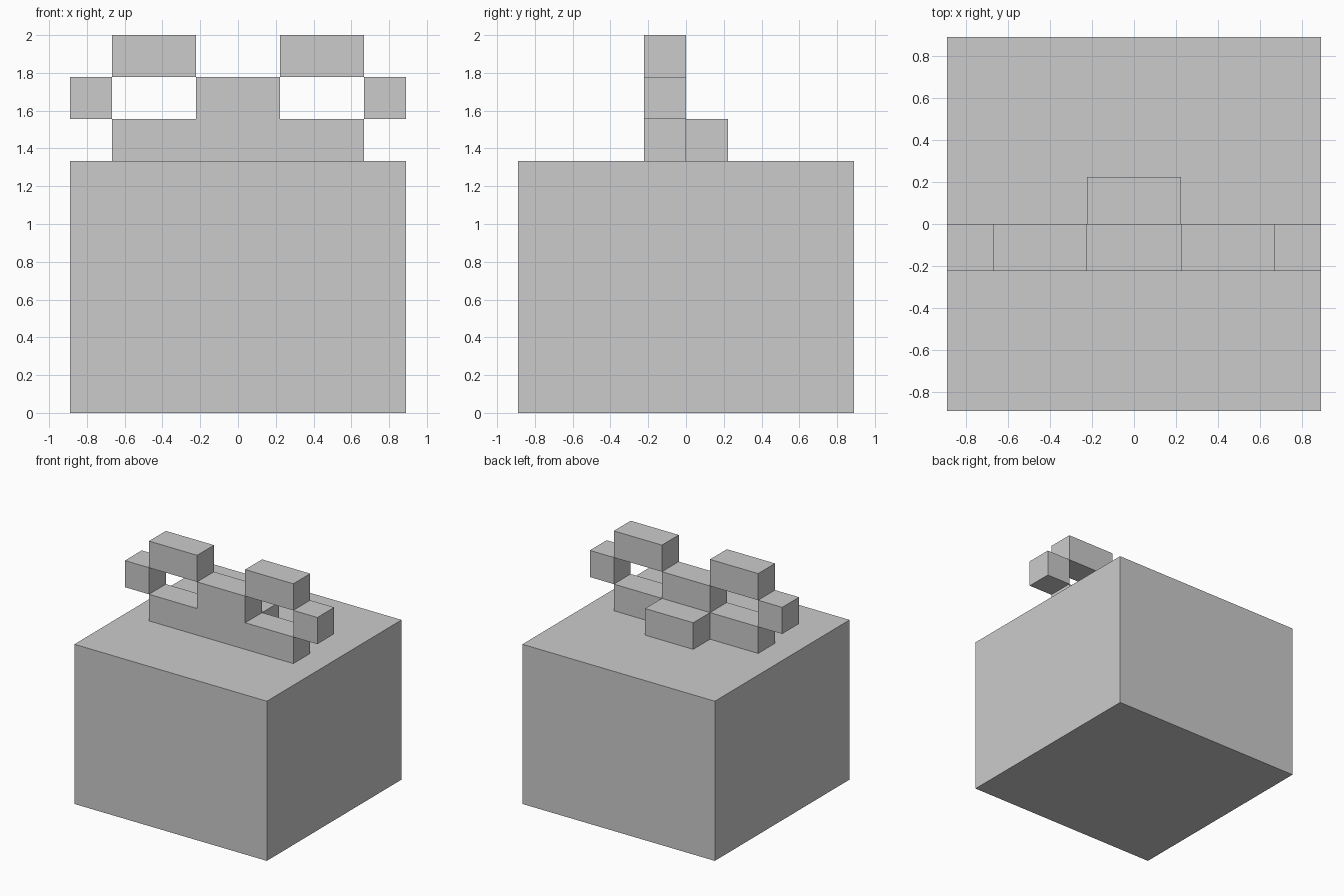
import bpy, bmesh

if "Cube" in bpy.data.objects:
    bpy.data.objects.remove(bpy.data.objects["Cube"])

U = 2 / 9  # one block unit


def prism(name, outline, y0, y1):
    """Extrude an x/z outline (in block units) from y0 to y1."""
    bm = bmesh.new()
    face = bm.faces.new([bm.verts.new((x * U, y0 * U, z * U)) for x, z in outline])
    out = bmesh.ops.extrude_face_region(bm, geom=[face])
    moved = [v for v in out["geom"] if isinstance(v, bmesh.types.BMVert)]
    bmesh.ops.translate(bm, verts=moved, vec=(0, (y1 - y0) * U, 0))
    bmesh.ops.recalc_face_normals(bm, faces=bm.faces)
    mesh = bpy.data.meshes.new(name)
    bm.to_mesh(mesh)
    bm.free()
    obj = bpy.data.objects.new(name, mesh)
    bpy.context.collection.objects.link(obj)
    return obj


def box(name, x0, x1, y0, y1, z0, z1):
    return prism(name, [(x0, z0), (x1, z0), (x1, z1), (x0, z1)], y0, y1)


# Main block
box("block", -4, 4, -4, 4, 0, 6)

# Bow base with raised knot
prism("bow_base", [(-3, 6), (3, 6), (3, 7), (1, 7), (1, 8), (-1, 8), (-1, 7), (-3, 7)], -1, 0)

# Knot step behind the bow
box("back_knot", -1, 1, 0, 1, 6, 7)

# Bow loops, left and right
for side, s in (("left", -1), ("right", 1)):
    box(f"{side}_loop_end", *sorted((3 * s, 4 * s)), -1, 0, 7, 8)
    box(f"{side}_loop_top", *sorted((1 * s, 3 * s)), -1, 0, 8, 9)
